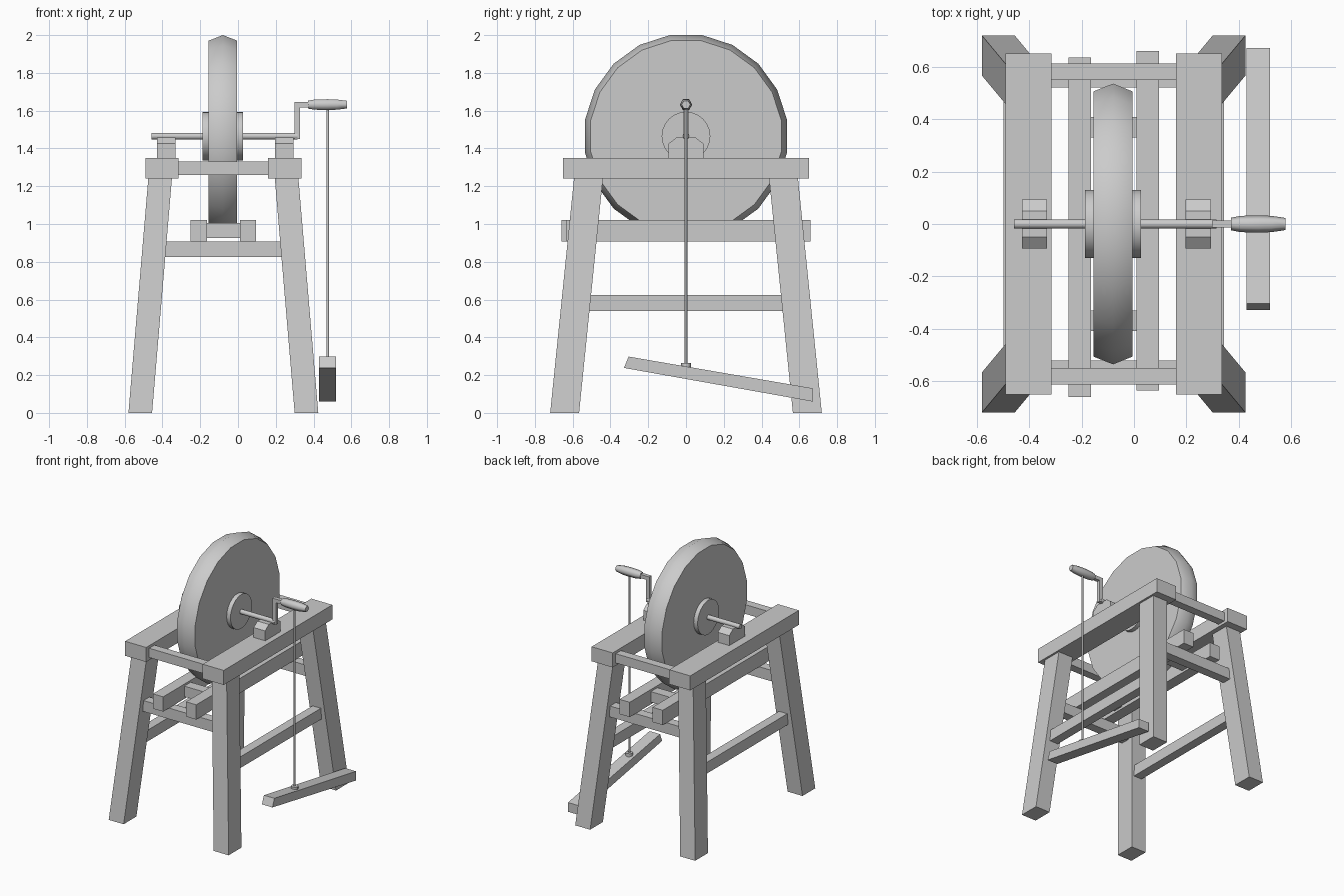
import bpy, bmesh
from math import pi, sin, cos, radians
from mathutils import Vector

if "Cube" in bpy.data.objects:
    bpy.data.objects.remove(bpy.data.objects["Cube"], do_unlink=True)

GREY = (0.6, 0.6, 0.6, 1)
grey = bpy.data.materials.new("plain grey")
grey.use_nodes = True
grey.diffuse_color = GREY
grey.node_tree.nodes["Principled BSDF"].inputs["Base Color"].default_value = GREY

MID = -0.0775      # centre line of the frame in x
AXLE_Z = 1.465


def finish(name, bm, smooth=None):
    bmesh.ops.recalc_face_normals(bm, faces=bm.faces)
    mesh = bpy.data.meshes.new(name)
    bm.to_mesh(mesh)
    bm.free()
    mesh.materials.append(grey)
    obj = bpy.data.objects.new(name, mesh)
    bpy.context.collection.objects.link(obj)
    if smooth:
        bpy.ops.object.select_all(action='DESELECT')
        obj.select_set(True)
        bpy.context.view_layer.objects.active = obj
        bpy.ops.object.shade_smooth_by_angle(angle=radians(smooth))
    return obj


def loft(name, rings, smooth=None):
    """Join successive rings of points with quads and cap both ends."""
    bm = bmesh.new()
    loops = [[bm.verts.new(p) for p in ring] for ring in rings]
    for a, b in zip(loops, loops[1:]):
        n = len(a)
        for i in range(n):
            j = (i + 1) % n
            bm.faces.new((a[i], a[j], b[j], b[i]))
    bm.faces.new(loops[0])
    bm.faces.new(loops[-1])
    return finish(name, bm, smooth)


def rect(x0, x1, y0, y1, z):
    return [(x0, y0, z), (x1, y0, z), (x1, y1, z), (x0, y1, z)]


def box(name, x, y, z):
    return loft(name, [rect(*x, *y, h) for h in z])


def lathe_x(name, profile, z, sides, smooth=50, phase=0.0):
    """Turn a list of (x, radius) around a line parallel to x."""
    angles = [phase + 2 * pi * i / sides for i in range(sides)]
    return loft(name, [[(x, r * cos(a), z + r * sin(a)) for a in angles]
                       for x, r in profile], smooth)


def prism_x(name, points, x0, x1):
    return loft(name, [[(x, y, z) for y, z in points] for x in (x0, x1)])


# Splayed legs
for sx, side in ((-1, "right"), (1, "left")):
    for sy, end in ((-1, "front"), (1, "back")):
        def section(dx, dy, z):
            xs = (MID + sx * dx, MID + sx * (dx + 0.125))
            ys = (sy * dy, sy * (dy + 0.153))
            return rect(*xs, *ys, z)
        loft(f"{end}_{side}_leg", [section(0.3775, 0.566, 0), section(0.2725, 0.44, 1.24)])

    # Top rail, side stretcher and bearing block of this side
    cx = MID + sx * 0.325
    box(f"{side}_top_rail", (cx - 0.088, cx + 0.088), (-0.65, 0.65), (1.24, 1.35))
    cx = MID + sx * 0.385
    box(f"{side}_side_stretcher", (cx - 0.035, cx + 0.035), (-0.51, 0.51), (0.54, 0.625))
    cx = MID + sx * 0.3125 + 0.01
    block = [(-0.093, 1.35), (-0.093, 1.425), (-0.05, 1.458),
             (0.05, 1.458), (0.093, 1.425), (0.093, 1.35)]
    prism_x(f"{side}_bearing_block", block, cx - 0.048, cx + 0.048)

    # Lengthwise beam under the wheel
    cx = MID + sx * 0.13
    shift = sx * 0.012
    box(f"{side}_lower_beam", (cx - 0.043, cx + 0.043),
        (-0.648 + shift, 0.648 + shift), (0.908, 1.02))

# Cross pieces at both ends
for sy, end in ((-1, "front"), (1, "back")):
    def span(a, b):
        return tuple(sorted((sy * a, sy * b)))
    box(f"{end}_top_crossbar", (MID - 0.245, MID + 0.245), span(0.55, 0.613), (1.26, 1.33))
    box(f"{end}_lower_stretcher", (MID - 0.31, MID + 0.31), span(0.52, 0.59), (0.825, 0.908))
    box(f"{end}_beam_spacer", (MID - 0.09, MID + 0.09), span(0.33, 0.408), (0.925, 1.005))

# Grinding wheel with a ridged rim, hub and axle
lathe_x("grinding_wheel", [(-0.155, 0.512), (-0.08, 0.542), (-0.005, 0.512)],
        AXLE_Z, 20, phase=pi / 20)
lathe_x("wheel_hub", [(-0.187, 0.129), (0.027, 0.129)], AXLE_Z, 24)
lathe_x("axle", [(-0.457, 0.018), (0.315, 0.018)], AXLE_Z, 10)

# Bent crank arm
bend = [(0.298, 1.449), (0.327, 1.449), (0.327, 1.617),
        (0.375, 1.617), (0.375, 1.645), (0.298, 1.645)]
loft("crank_arm", [[(x, y, z) for x, z in bend] for y in (-0.014, 0.014)])
lathe_x("crank_handle", [(0.37, 0.024), (0.405, 0.031), (0.475, 0.033),
                         (0.525, 0.031), (0.578, 0.023)], 1.632, 6, smooth=62)

# Connecting rod, its socket, and the treadle
def upright(name, radius, z0, z1, sides):
    ring = [(radius * cos(2 * pi * i / sides), radius * sin(2 * pi * i / sides))
            for i in range(sides)]
    loft(name, [[(0.475 + x, y, z) for x, y in ring] for z in (z0, z1)], 50)

upright("connecting_rod", 0.007, 0.235, 1.625, 8)
upright("rod_socket", 0.026, 0.22, 0.265, 8)
prism_x("treadle", [(-0.304, 0.298), (-0.328, 0.238), (0.672, 0.06), (0.672, 0.13)],
        0.43, 0.518)
